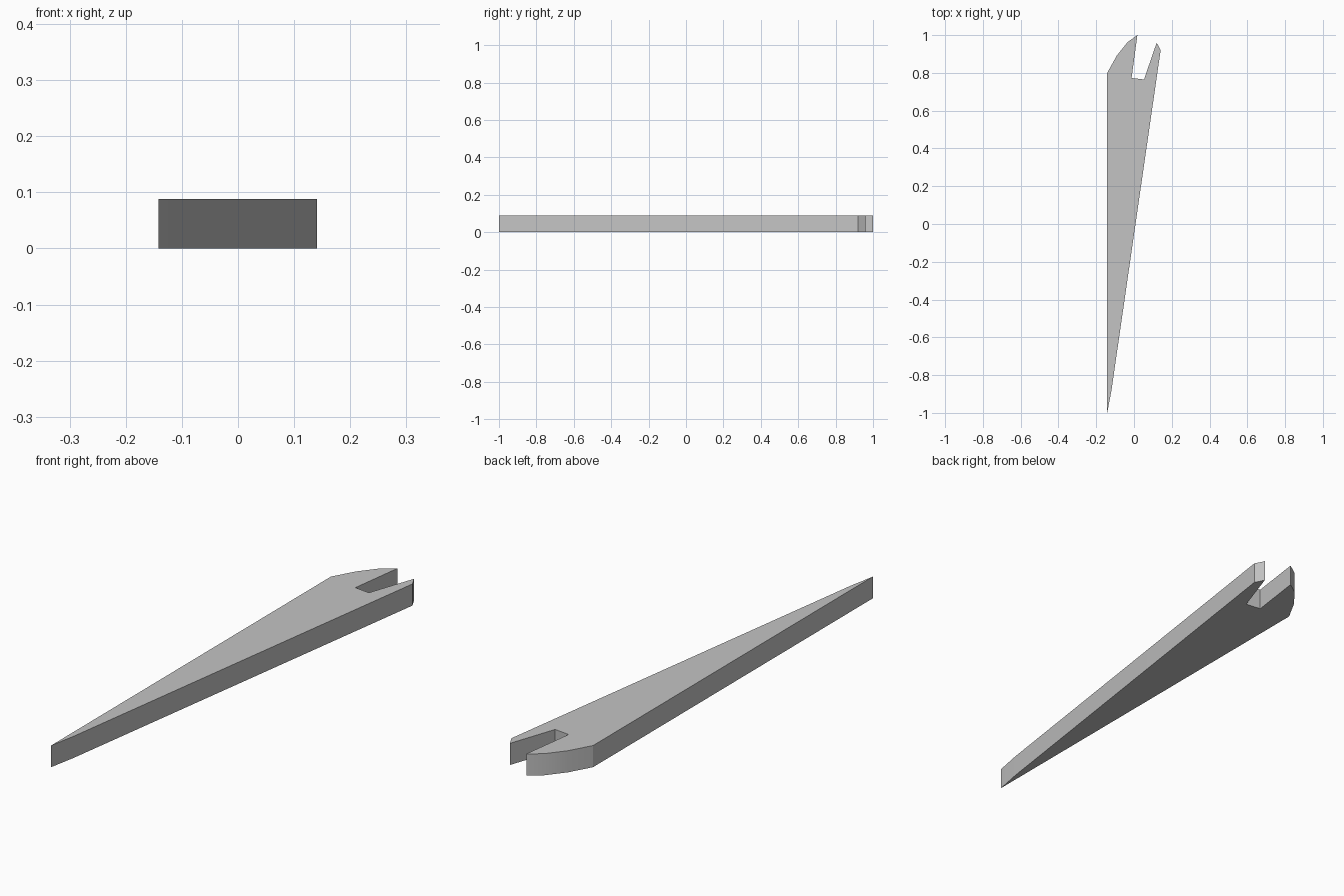
import bpy
import bmesh
import math

cube = bpy.data.objects.get("Cube")
if cube:
    bpy.data.objects.remove(cube, do_unlink=True)

THICKNESS = 0.088


def make_material(name, colour):
    mat = bpy.data.materials.new(name)
    mat.use_nodes = True
    mat.diffuse_color = colour
    mat.node_tree.nodes["Principled BSDF"].inputs["Base Color"].default_value = colour
    return mat


def extruded_plate(name, outline, height, mat):
    """Flat outline pulled straight up into a solid plate."""
    bm = bmesh.new()
    base = bm.faces.new([bm.verts.new((x, y, 0)) for x, y in outline])
    top = bmesh.ops.extrude_face_region(bm, geom=[base], use_keep_orig=True)
    raised = [v for v in top["geom"] if isinstance(v, bmesh.types.BMVert)]
    bmesh.ops.translate(bm, verts=raised, vec=(0, 0, height))
    bmesh.ops.recalc_face_normals(bm, faces=bm.faces[:])
    mesh = bpy.data.meshes.new(name)
    bm.to_mesh(mesh)
    bm.free()
    mesh.materials.append(mat)
    obj = bpy.data.objects.new(name, mesh)
    bpy.context.collection.objects.link(obj)
    return obj


# Tapered shank from the pointed tip
shank = [(-0.142, -1.0), (-0.12, -0.885)]
# Narrow prong, notch floor and inner side of the wide prong
notch = [(0.141, 0.92), (0.12, 0.96), (0.053, 0.765), (-0.013, 0.773), (0.018, 1.0)]
# Rounded outer shoulder of the wide prong
shoulder = [(-0.034, 0.963), (-0.092, 0.89), (-0.142, 0.80)]

grey = make_material("plain grey", (0.55, 0.55, 0.55, 1.0))
bar = extruded_plate("notched_wedge", shank + notch + shoulder, THICKNESS, grey)

# Smooth only the curved shoulder
bpy.ops.object.select_all(action="DESELECT")
bar.select_set(True)
bpy.context.view_layer.objects.active = bar
bpy.ops.object.shade_smooth_by_angle(angle=math.radians(27))
